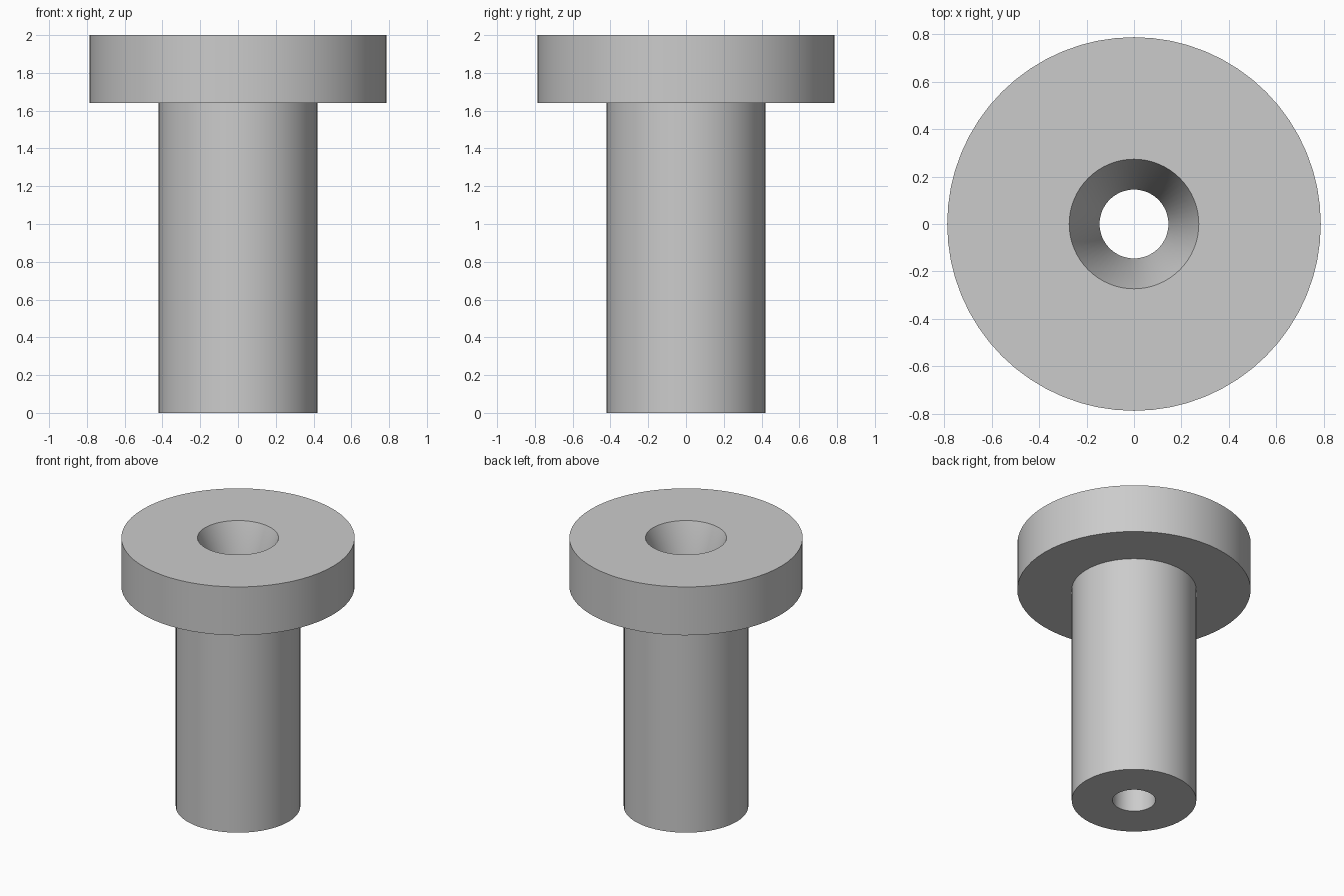
import bpy, bmesh, math

SEGMENTS = 64

cube = bpy.data.objects.get("Cube")
if cube:
    bpy.data.objects.remove(cube, do_unlink=True)

grey = bpy.data.materials.new("plain grey")
grey.use_nodes = True
colour = (0.6, 0.6, 0.6, 1)
grey.diffuse_color = colour
grey.node_tree.nodes["Principled BSDF"].inputs["Base Color"].default_value = colour

# Closed cross-section (radius, height): shaft, flange, tapered mouth, bore
profile = [(0.145, 0), (0.42, 0), (0.42, 1.64), (0.787, 1.64),
           (0.787, 2), (0.273, 2), (0.145, 1.64)]


def lathe(name, points, material):
    """Turn a closed profile around the z axis."""
    bm = bmesh.new()
    verts = [bm.verts.new((r, 0, z)) for r, z in points]
    edges = [bm.edges.new((v, verts[(i + 1) % len(verts)]))
             for i, v in enumerate(verts)]
    bmesh.ops.spin(bm, geom=verts + edges, cent=(0, 0, 0), axis=(0, 0, 1),
                   angle=math.tau, steps=SEGMENTS, use_merge=True)
    bmesh.ops.remove_doubles(bm, verts=bm.verts[:], dist=0.0001)
    bmesh.ops.recalc_face_normals(bm, faces=bm.faces[:])
    mesh = bpy.data.meshes.new(name)
    bm.to_mesh(mesh)
    bm.free()
    mesh.materials.append(material)
    obj = bpy.data.objects.new(name, mesh)
    bpy.context.collection.objects.link(obj)
    return obj


# Flanged sleeve with a through hole
sleeve = lathe("flanged_sleeve", profile, grey)
bpy.ops.object.select_all(action="DESELECT")
sleeve.select_set(True)
bpy.context.view_layer.objects.active = sleeve
bpy.ops.object.shade_smooth_by_angle(angle=math.radians(30))
